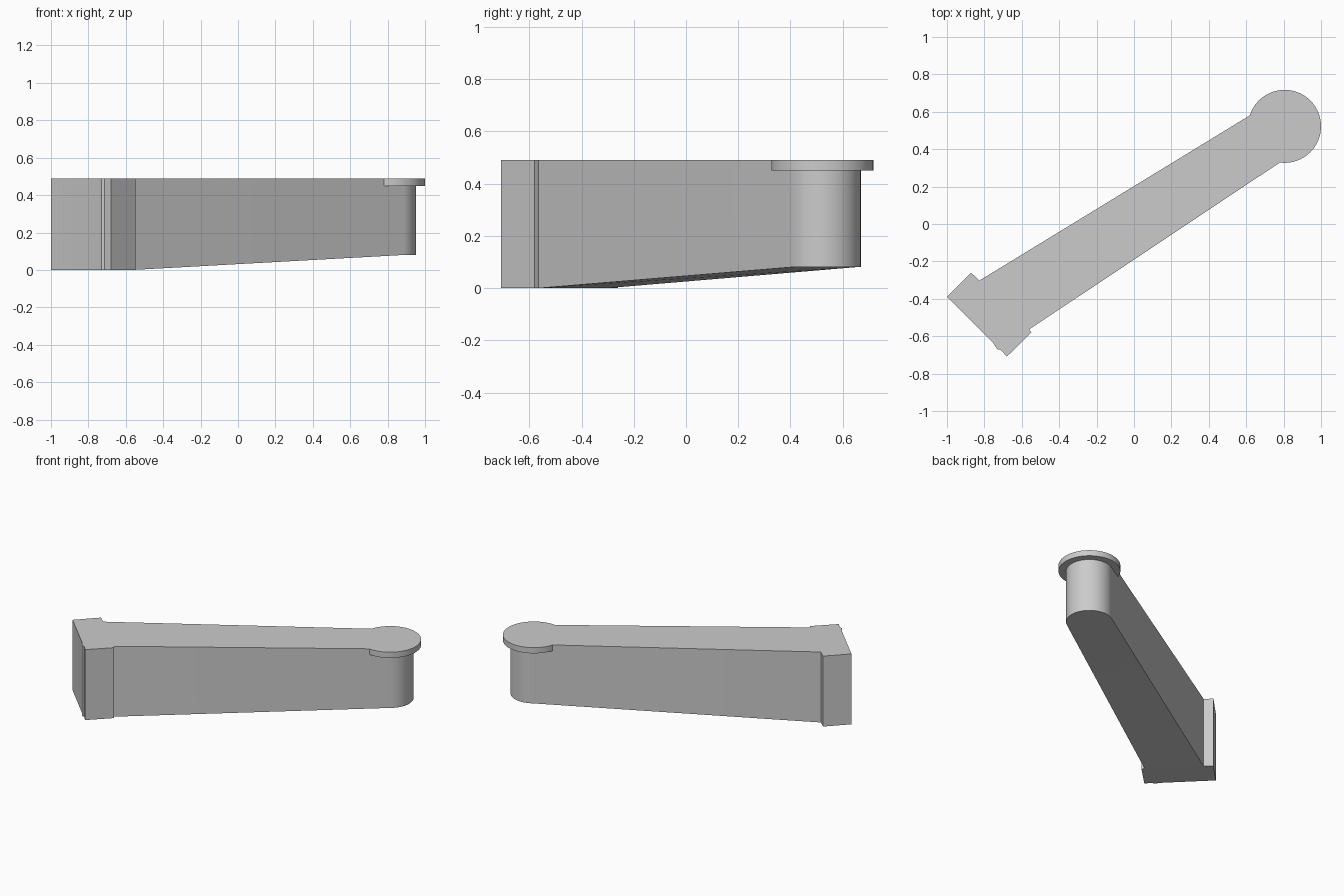
import bpy
import bmesh
from math import radians, sin, cos

cube = bpy.data.objects.get("Cube")
if cube:
    bpy.data.objects.remove(cube, do_unlink=True)

TOP = 0.49
CENTRE = (0.805, 0.522)

grey = bpy.data.materials.new("plain_grey")
grey.use_nodes = True
GREY = (0.6, 0.6, 0.6, 1)
grey.diffuse_color = GREY
grey.node_tree.nodes["Principled BSDF"].inputs["Base Color"].default_value = GREY


def arc(radius, start, end, steps):
    """Points anticlockwise around the pivot centre."""
    angles = [radians(start + (end - start) * i / steps) for i in range(steps + 1)]
    return [(CENTRE[0] + radius * cos(a), CENTRE[1] + radius * sin(a)) for a in angles]


def prism(name, outline, bottoms, bottom_faces=None):
    """Anticlockwise outline with a flat top and a given height under each point."""
    n = len(outline)
    bm = bmesh.new()
    low = [bm.verts.new((x, y, z)) for (x, y), z in zip(outline, bottoms)]
    high = [bm.verts.new((x, y, TOP)) for x, y in outline]
    bm.faces.new(high)
    for face in bottom_faces or [range(n)]:
        bm.faces.new([low[i] for i in reversed(face)])
    for i in range(n):
        j = (i + 1) % n
        bm.faces.new((low[i], low[j], high[j], high[i]))
    bmesh.ops.recalc_face_normals(bm, faces=bm.faces)
    mesh = bpy.data.meshes.new(name)
    bm.to_mesh(mesh)
    bm.free()
    mesh.materials.append(grey)
    obj = bpy.data.objects.new(name, mesh)
    bpy.context.collection.objects.link(obj)
    bpy.ops.object.select_all(action='DESELECT')
    obj.select_set(True)
    bpy.context.view_layer.objects.active = obj
    bpy.ops.object.shade_smooth_by_angle(angle=radians(30))
    return obj


# Mounting block with its small notched corner
block = [(-1, -0.39), (-0.751, -0.639), (-0.73, -0.671), (-0.714, -0.671),
         (-0.68, -0.709), (-0.548, -0.58), (-0.561, -0.564),
         (-0.826, -0.302), (-0.872, -0.26)]
prism("mounting_block", block, [0] * len(block))

# Tapered arm with a rising underside and a rounded, level end
nose = arc(0.147, -56.3, 121.4, 40)
arm = [block[7], block[6]] + nose
last = len(arm) - 1
prism("tapered_arm", arm, [0, 0] + [0.08] * len(nose),
      [(0, 1, 2, last), range(2, last + 1)])

# Flat round flange over the arm's end
disc = arc(0.195, 0, 360, 72)[:-1]
prism("end_flange", disc, [0.45] * len(disc))
